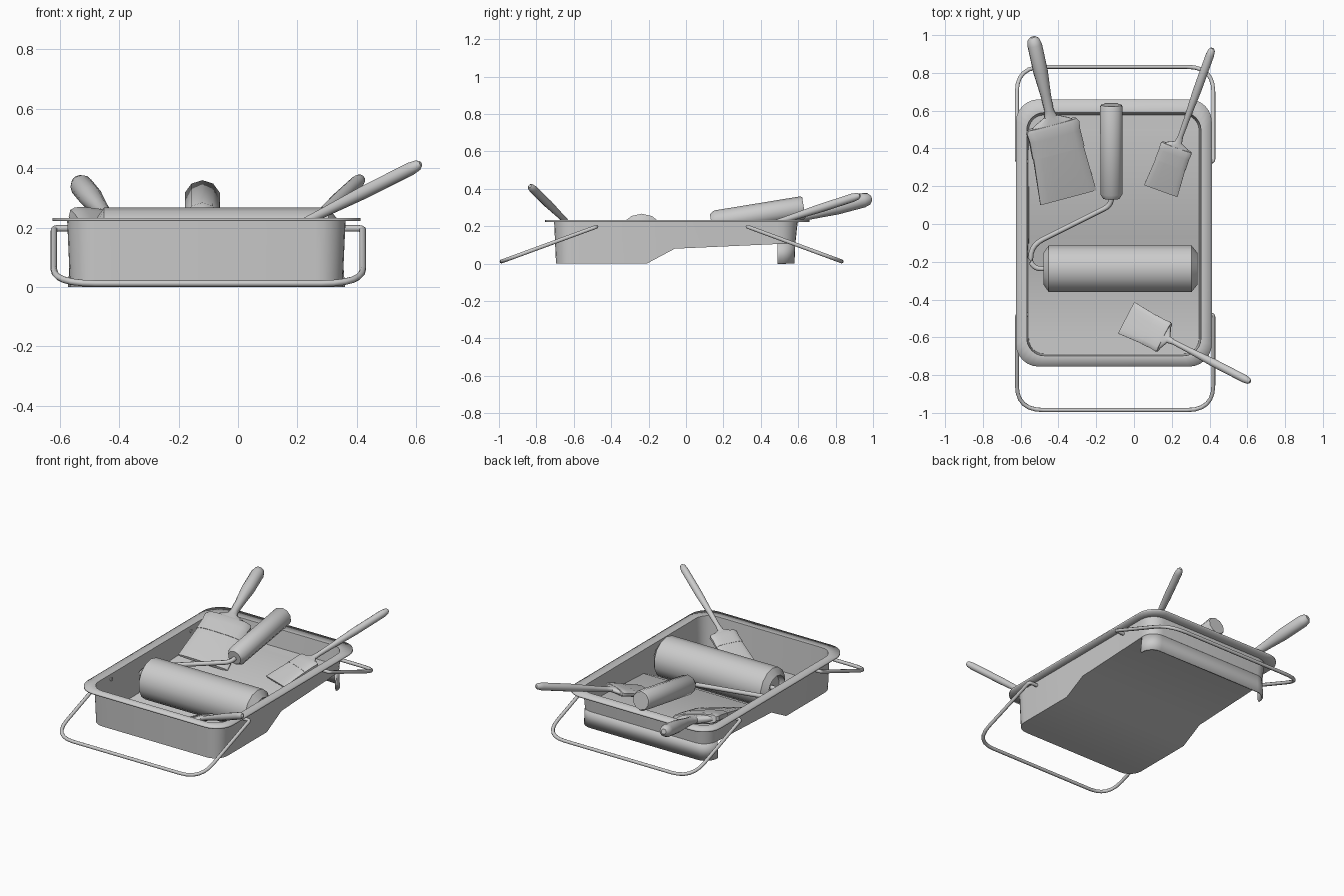
import bpy, bmesh, math
from mathutils import Vector

if "Cube" in bpy.data.objects:
    bpy.data.objects.remove(bpy.data.objects["Cube"])


def make_object(name, bm, thickness=0, angle=35):
    me = bpy.data.meshes.new(name)
    bm.to_mesh(me)
    bm.free()
    ob = bpy.data.objects.new(name, me)
    bpy.context.collection.objects.link(ob)
    if thickness:
        mod = ob.modifiers.new("thickness", 'SOLIDIFY')
        mod.thickness = thickness
        mod.offset = -1
    bpy.ops.object.select_all(action='DESELECT')
    ob.select_set(True)
    bpy.context.view_layer.objects.active = ob
    bpy.ops.object.shade_smooth_by_angle(angle=math.radians(angle))
    return ob


def loft(name, a, b, stations, n=12, power=1.0, roll=0.0):
    """Rings (fraction, half width, half thickness) strung from a to b."""
    a, b = Vector(a), Vector(b)
    d = (b - a).normalized()
    side = d.cross(Vector((0, 0, 1))).normalized()
    up = side.cross(d)
    s = side * math.cos(roll) + up * math.sin(roll)
    u = up * math.cos(roll) - side * math.sin(roll)
    bm = bmesh.new()
    rings = []
    for t, w, h in stations:
        ring = []
        for k in range(n):
            ang = 2 * math.pi * (k + 0.5) / n
            c, q = math.cos(ang), math.sin(ang)
            c = math.copysign(abs(c) ** power, c)
            q = math.copysign(abs(q) ** power, q)
            ring.append(bm.verts.new(a.lerp(b, t) + s * w * c + u * h * q))
        rings.append(ring)
    for r0, r1 in zip(rings, rings[1:]):
        for k in range(n):
            j = (k + 1) % n
            bm.faces.new((r0[k], r0[j], r1[j], r1[k]))
    bm.faces.new(rings[0])
    bm.faces.new(rings[-1])
    bmesh.ops.recalc_face_normals(bm, faces=bm.faces)
    return make_object(name, bm)


def wire(name, corners, depth):
    """Round rod through (point, bend radius) corners."""
    pts = []
    for i, (p, r) in enumerate(corners):
        p = Vector(p)
        if r == 0:
            pts.append(p)
            continue
        p0 = p + (Vector(corners[i - 1][0]) - p).normalized() * r
        p1 = p + (Vector(corners[i + 1][0]) - p).normalized() * r
        for k in range(7):
            t = k / 6
            pts.append(p0 * (1 - t) ** 2 + p * 2 * t * (1 - t) + p1 * t * t)
    cu = bpy.data.curves.new(name, 'CURVE')
    cu.dimensions = '3D'
    cu.bevel_depth = depth
    cu.bevel_resolution = 2
    cu.use_fill_caps = True
    sp = cu.splines.new('POLY')
    sp.points.add(len(pts) - 1)
    for q, p in zip(sp.points, pts):
        q.co = (*p, 1)
    ob = bpy.data.objects.new(name, cu)
    bpy.context.collection.objects.link(ob)


# Tray: rounded rectangle rings cut into slices along y
BREAKS = (-0.21, -0.06, 0.49)


def ring(x0, x1, y0, y1, r):
    arc = [math.pi / 2 * k / 6 for k in range(7)]
    sl = [(y0 + r - r * math.cos(a), r - r * math.sin(a)) for a in arc]
    sl += [(y, 0) for y in BREAKS]
    sl += [(y1 - r + r * math.cos(a), r - r * math.sin(a)) for a in reversed(arc)]
    return [(x1 - i, y) for y, i in sl] + [(x0 + i, y) for y, i in reversed(sl)]


def floor_z(y):
    prof = [(-1, 0), (-0.21, 0), (-0.06, 0.08), (0.49, 0.105), (0.7, 0.113)]
    for (ya, za), (yb, zb) in zip(prof, prof[1:]):
        if y <= yb:
            return za + (zb - za) * (y - ya) / (yb - ya)


def band(bm, low, high, test=lambda v: True):
    for i in range(len(low)):
        j = (i + 1) % len(low)
        if test(low[i]) and test(low[j]):
            bm.faces.new((low[i], low[j], high[j], high[i]))


base = ring(-0.565, 0.352, -0.695, 0.585, 0.088)
bm = bmesh.new()
low = [bm.verts.new((x, y, floor_z(y))) for x, y in base]
top = [bm.verts.new((x, y, 0.222)) for x, y in ring(-0.575, 0.362, -0.705, 0.597, 0.1)]
rim = [bm.verts.new((x, y, 0.222)) for x, y in ring(-0.625, 0.412, -0.755, 0.66, 0.12)]
band(bm, low, top)
band(bm, top, rim)
n = len(base) // 2
for i in range(n - 1):
    bm.faces.new((low[2 * n - 1 - i], low[2 * n - 2 - i], low[i + 1], low[i]))
make_object("paint_tray", bm, 0.011)

# Back support skirt below the shallow end
bm = bmesh.new()
high = [bm.verts.new((x, y, floor_z(y) + 0.005)) for x, y in base]
foot = [bm.verts.new((x, y, 0)) for x, y in ring(-0.572, 0.36, -0.695, 0.58, 0.085)]
band(bm, foot, high, lambda v: v.co.y > 0.485)
bmesh.ops.delete(bm, geom=[v for v in bm.verts if not v.link_faces], context='VERTS')
make_object("back_support", bm, 0.011)

# Wire carrying handles at both ends
for name, ya, yb in (("front_wire_handle", -0.48, -0.985), ("back_wire_handle", 0.33, 0.832)):
    wire(name, [((-0.56, ya, 0.197), 0), ((-0.62, ya, 0.197), 0.015),
                ((-0.62, yb, 0.012), 0.14), ((0.42, yb, 0.012), 0.14),
                ((0.42, ya, 0.197), 0.015), ((0.355, ya, 0.197), 0)], 0.011)

# Paint roller: sleeve with recessed ends, wire frame and grip
loft("roller_sleeve", (-0.48, -0.237, 0.14), (0.337, -0.237, 0.14),
     [(t, r, r) for t, r in ((0.05, 0.08), (0, 0.085), (0.035, 0.127),
                             (0.96, 0.127), (1, 0.085), (0.95, 0.08))], 14)
wire("roller_frame", [((-0.12, 0.17, 0.222), 0), ((-0.12, 0.10, 0.205), 0.04),
                      ((-0.56, -0.12, 0.145), 0.09), ((-0.54, -0.237, 0.14), 0.05),
                      ((-0.42, -0.237, 0.14), 0)], 0.014)
loft("roller_grip", (-0.12, 0.135, 0.22), (-0.12, 0.63, 0.3),
     [(t, r, r) for t, r in ((0, 0.045), (0.05, 0.061), (0.98, 0.062), (1, 0.056))], 10)


# Paint brushes: handle, ferrule and bristles share one axis
def brush(name, tip, end, neck, grip, half, thick, roll=0.0):
    rest = 1 - neck
    f = lambda t: neck + rest * t
    loft(name + "_handle", tip, end,
         [(0, grip * 0.4, grip * 0.4), (0.015, grip * 0.8, grip * 0.8), (0.05, grip, grip),
          (neck * 0.45, grip, grip), (neck * 0.75, grip * 0.72, grip * 0.75),
          (neck * 0.95, grip * 0.62, grip * 0.62), (f(0.03), grip * 0.9, grip * 0.65),
          (f(0.09), half * 0.6, thick * 0.8), (f(0.14), half * 0.84, thick * 0.8)], 12, 1, roll)
    loft(name + "_ferrule", tip, end,
         [(f(0.12), half * 0.86, thick * 0.85), (f(0.16), half * 0.93, thick),
          (f(0.26), half * 0.9, thick), (f(0.46), half * 0.92, thick * 0.9)], 16, 0.6, roll)
    loft(name + "_bristles", tip, end,
         [(f(0.44), half * 0.89, thick * 0.85), (f(0.75), half * 0.95, thick * 0.6),
          (1, half, thick * 0.25)], 16, 0.6, roll)


brush("wide_brush", (-0.535, 0.99, 0.35), (-0.348, 0.14, 0.125), 0.48, 0.039, 0.157, 0.034,
      math.radians(10))
brush("back_brush", (0.415, 0.93, 0.365), (0.142, 0.175, 0.12), 0.65, 0.023, 0.095, 0.022)
brush("front_brush", (0.615, -0.835, 0.415), (-0.04, -0.497, 0.085), 0.65, 0.022, 0.095, 0.022)
